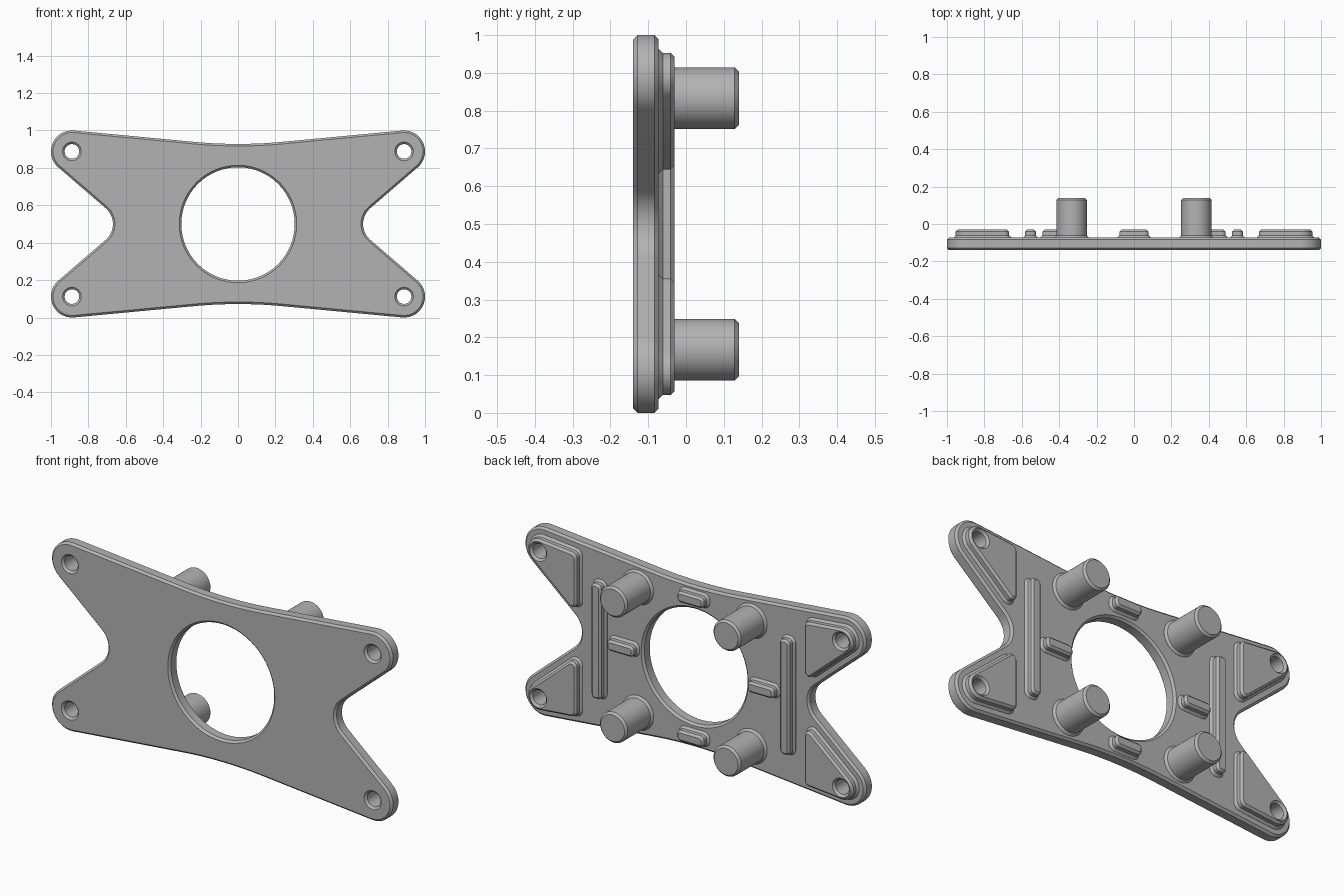
import bpy, bmesh, math
from mathutils import Vector

if "Cube" in bpy.data.objects:
    bpy.data.objects.remove(bpy.data.objects["Cube"])

grey = bpy.data.materials.new("plain_grey")
grey.use_nodes = True
GREY = (0.45, 0.45, 0.45, 1)
grey.diffuse_color = GREY
grey.node_tree.nodes["Principled BSDF"].inputs["Base Color"].default_value = GREY

MID = 0.5          # height of the horizontal symmetry line
BACK = -0.073      # back surface of the plate
CH = 0.011         # chamfer size


def circle(x, z, r, n=48):
    return [(x + r * math.cos(i * math.tau / n), z + r * math.sin(i * math.tau / n))
            for i in range(n)]


def rounded(corners, steps=14):
    """Polygon of (x, z, radius) corners with every corner filleted."""
    pts = []
    for i, (x, z, r) in enumerate(corners):
        p = Vector((x, z))
        a = (Vector(corners[i - 1][:2]) - p).normalized()
        b = (Vector(corners[(i + 1) % len(corners)][:2]) - p).normalized()
        half = a.angle(b) / 2
        centre = p + (a + b).normalized() * r / math.sin(half)
        start = p + a * r / math.tan(half) - centre
        end = p + b * r / math.tan(half) - centre
        sweep = math.pi - 2 * half
        for k in range(steps + 1):
            t = k / steps
            arc = (start * math.sin((1 - t) * sweep) + end * math.sin(t * sweep)) / math.sin(sweep)
            pts.append(tuple(centre + arc))
    return pts


def slab(name, loops, y0, y1, bevel=CH, grow=False):
    """Filled outline (first loop) with holes, chamfered, spanning y0 to y1."""
    cu = bpy.data.curves.new(name, 'CURVE')
    cu.dimensions = '2D'
    cu.fill_mode = 'BOTH'
    cu.extrude = (y1 - y0) / 2 - bevel
    cu.bevel_depth = bevel
    cu.bevel_resolution = 0
    cu.offset = 0 if grow else -bevel
    for pts in loops:
        s = cu.splines.new('POLY')
        s.points.add(len(pts) - 1)
        for sp, (x, z) in zip(s.points, pts):
            sp.co = (x, z, 0, 1)
        s.use_cyclic_u = True
    tmp = bpy.data.objects.new(name + "_outline", cu)
    bpy.context.collection.objects.link(tmp)
    bpy.context.view_layer.update()
    dg = bpy.context.evaluated_depsgraph_get()
    me = bpy.data.meshes.new_from_object(tmp.evaluated_get(dg))
    bpy.data.objects.remove(tmp)
    bpy.data.curves.remove(cu)
    bm = bmesh.new()
    bm.from_mesh(me)
    bmesh.ops.remove_doubles(bm, verts=bm.verts, dist=0.0001)
    for v in bm.verts:
        x, z, d = v.co
        v.co = (x, (y0 + y1) / 2 - d, z)
    bmesh.ops.recalc_face_normals(bm, faces=bm.faces)
    bm.to_mesh(me)
    bm.free()
    me.name = name
    me.materials.clear()
    me.materials.append(grey)
    ob = bpy.data.objects.new(name, me)
    bpy.context.collection.objects.link(ob)
    bpy.ops.object.select_all(action='DESELECT')
    ob.select_set(True)
    bpy.context.view_layer.objects.active = ob
    bpy.ops.object.shade_smooth_by_angle(angle=math.radians(30))
    return ob


def raised(name, outline, top, hole=None, hole_r=0.0):
    """Raised feature on the back with a sloped skirt around its foot."""
    holes = [circle(*hole, hole_r)] if hole else []
    skirt_holes = [circle(*hole, hole_r + CH + 0.002)] if hole else []
    slab(name, [outline] + holes, -0.1, top)
    slab(name + "_skirt", [outline] + skirt_holes, BACK - CH - 0.0005, BACK + CH + 0.0005,
         grow=True)


def bar(name, x, z, hx, hz):
    r = 0.022
    raised(name, rounded([(x - hx, z + hz, r), (x + hx, z + hz, r),
                          (x + hx, z - hz, r), (x - hx, z - hz, r)], 8), -0.03)


def flip(corners, sx, sz):
    return [(x * sx, MID + (z - MID) * sz, r) for x, z, r in corners]


# Main plate with a large opening and four screw holes
top_edge = [(0, 0.917, 2.5), (1.228, 1.0325, 0.112)]
notch = [(0.609, MID, 0.112)]
right = top_edge + notch + flip(top_edge[::-1], 1, -1)
outline = right + flip([top_edge[1]], -1, -1) + flip(notch, -1, 1) + flip([top_edge[1]], -1, 1)
quads = [(sx, sz) for sx in (1, -1) for sz in (1, -1)]
HOLE_R = 0.039
screws = [(0.888 * sx, MID + 0.388 * sz) for sx, sz in quads]
slab("main_plate", [rounded(outline), circle(0, MID, 0.303, 96)]
     + [circle(x, z, HOLE_R) for x, z in screws], -0.14, BACK)

# Corner pads and round posts
pad = [(0.668, 0.933, 0.03), (1.086, 0.972, 0.065), (0.668, 0.6125, 0.027)]
for (sx, sz), screw in zip(quads, screws):
    tag = ("upper_" if sz > 0 else "lower_") + ("left" if sx > 0 else "right")
    raised("corner_pad_" + tag, rounded(flip(pad, sx, sz)), -0.03, screw, HOLE_R)
    raised("post_" + tag, circle(0.333 * sx, MID + 0.333 * sz, 0.081, 64), 0.14)

# Long upright ribs, and short ribs around the opening
for s, side, level in ((1, "left", "upper"), (-1, "right", "lower")):
    bar("long_rib_" + side, 0.553 * s, MID, 0.029, 0.305)
    bar("short_rib_" + side, 0.412 * s, MID, 0.078, 0.029)
    bar("short_rib_" + level, 0, MID + 0.368 * s, 0.078, 0.029)
